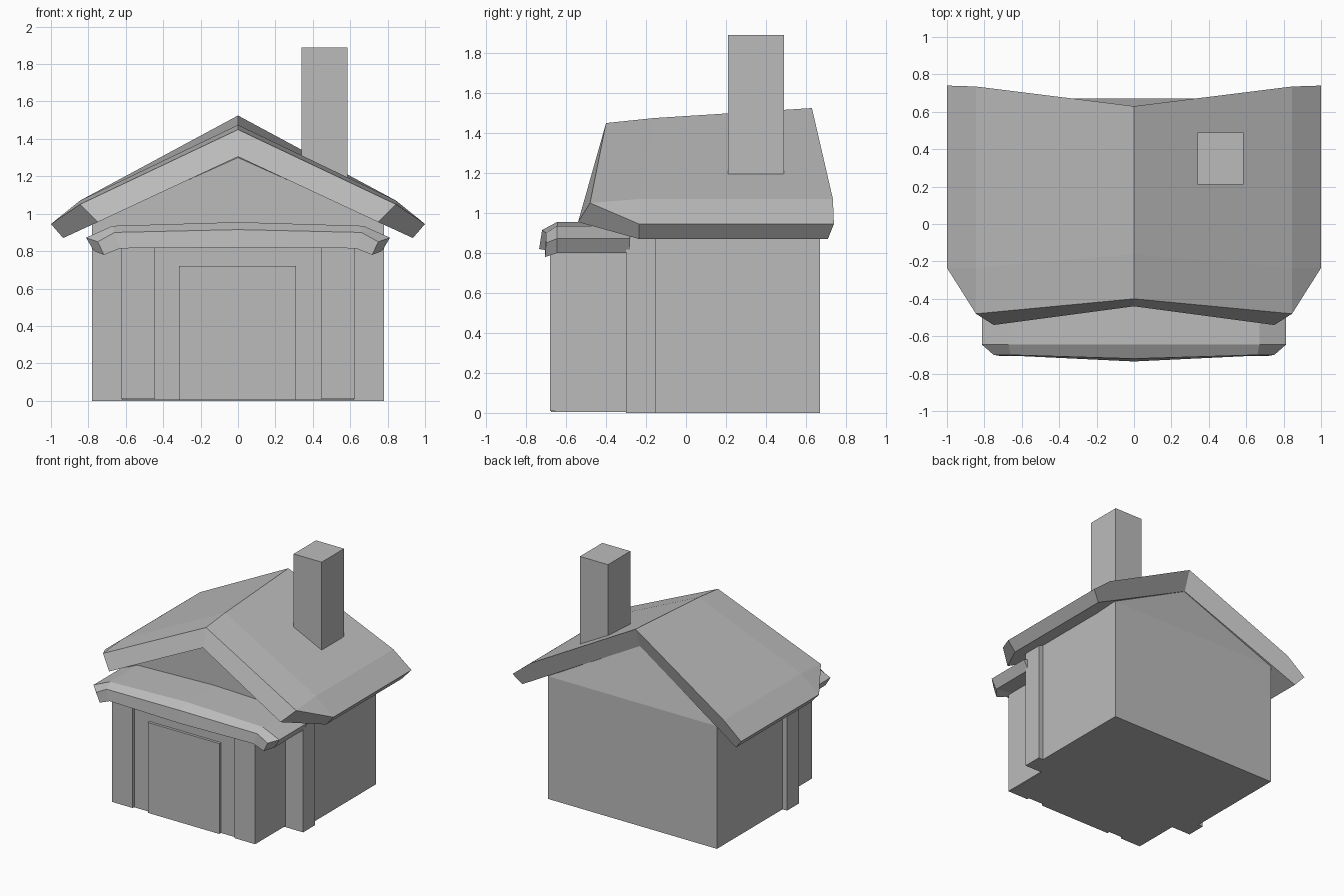
import bpy
import bmesh

cube = bpy.data.objects.get("Cube")
if cube:
    bpy.data.objects.remove(cube, do_unlink=True)

grey = bpy.data.materials.new("plain_grey")
grey.use_nodes = True
color = (0.5, 0.5, 0.5, 1)
grey.diffuse_color = color
grey.node_tree.nodes["Principled BSDF"].inputs["Base Color"].default_value = color


def finish(name, bm):
    bmesh.ops.recalc_face_normals(bm, faces=bm.faces)
    mesh = bpy.data.meshes.new(name)
    bm.to_mesh(mesh)
    bm.free()
    mesh.materials.append(grey)
    obj = bpy.data.objects.new(name, mesh)
    bpy.context.collection.objects.link(obj)
    return obj


def box(name, x, y, z):
    bm = bmesh.new()
    bmesh.ops.create_cube(bm, size=1)
    for v in bm.verts:
        v.co = [r[0] if c < 0 else r[1] for c, r in zip(v.co, (x, y, z))]
    return finish(name, bm)


def mirrored(name, points, faces):
    """Build the +x half from named points, then mirror it to -x."""
    bm = bmesh.new()
    verts = {key: bm.verts.new(co) for key, co in points.items()}
    for face in faces.split():
        bm.faces.new([verts[key] for key in face])
    geom = bm.verts[:] + bm.edges[:] + bm.faces[:]
    bmesh.ops.mirror(bm, geom=geom, axis='X', merge_dist=0.0001)
    bmesh.ops.remove_doubles(bm, verts=bm.verts, dist=0.0001)
    return finish(name, bm)


def gabled(name, half, front, back, eave, peak, peak_back):
    """Wall block with a gable; the back gable may lean inward."""
    points = {
        "a": (0, front, 0), "b": (half, front, 0), "c": (half, front, eave),
        "d": (0, front, peak), "e": (0, back, 0), "f": (half, back, 0),
        "g": (half, back, eave), "h": (0, peak_back, peak + 0.05),
        "i": (0, back, eave),
    }
    return mirrored(name, points, "abcd efgi igh bfgc aefb cghd")


# Walls
gabled("main_walls", 0.74, -0.16, 0.67, 0.97, 1.32, 0.57)
gabled("front_wall", 0.78, -0.30, -0.15, 0.95, 1.30, -0.15)

# Main roof slab: ridge, crease and eave with clipped front corners
mirrored("main_roof", {
    "a": (0, -0.40, 1.45), "h": (0, -0.16, 1.475), "b": (0, 0.63, 1.525),
    "c": (0.845, -0.48, 1.05), "g": (0.845, -0.235, 1.07), "d": (0.845, 0.735, 1.07),
    "e": (1, -0.235, 0.945), "f": (1, 0.74, 0.945),
    "i": (0, -0.44, 1.305), "j": (0.75, -0.54, 0.955),
    "k": (0.935, -0.235, 0.87), "l": (0.935, 0.71, 0.87), "m": (0, 0.575, 1.37),
}, "acgh hgdb gefd ceg aijc cjke eklf bdflm imlk ikj")

# Porch roof: lofted rings of three points from centre to side
rings = {
    "abc": (-0.28, -0.28, [(0, 0.955), (0.67, 0.935), (0.813, 0.872)]),
    "def": (-0.645, -0.645, [(0, 0.955), (0.67, 0.935), (0.813, 0.872)]),
    "ghi": (-0.72, -0.70, [(0, 0.915), (0.66, 0.90), (0.75, 0.85)]),
    "jkl": (-0.735, -0.705, [(0, 0.82), (0.63, 0.815), (0.717, 0.78)]),
    "mno": (-0.645, -0.645, [(0, 0.82), (0.63, 0.82), (0.77, 0.80)]),
    "pqr": (-0.28, -0.28, [(0, 0.82), (0.63, 0.82), (0.77, 0.80)]),
}
porch = {}
for keys, (mid_y, side_y, profile) in rings.items():
    for key, (x, z), y in zip(keys, profile, (mid_y, side_y, side_y)):
        porch[key] = (x, y, z)
names = list(rings)
strips = []
for r, s in zip(names, names[1:] + names[:1]):
    strips += [r[0] + r[1] + s[1] + s[0], r[1] + r[2] + s[2] + s[1]]
mirrored("porch_roof", porch, " ".join(strips) + " cfor film"[:5] + " filo")

# Porch body, corner posts and door
box("porch_wall", (-0.62, 0.62), (-0.655, -0.2), (0.005, 0.83))
for side, sign in (("left", 1), ("right", -1)):
    box(side + "_post", sorted((sign * 0.445, sign * 0.625)), (-0.68, -0.29), (0.01, 0.83))
box("door", (-0.315, 0.31), (-0.676, -0.64), (0.005, 0.72))

# Chimney
box("chimney", (0.34, 0.585), (0.21, 0.49), (1.1, 1.89))
